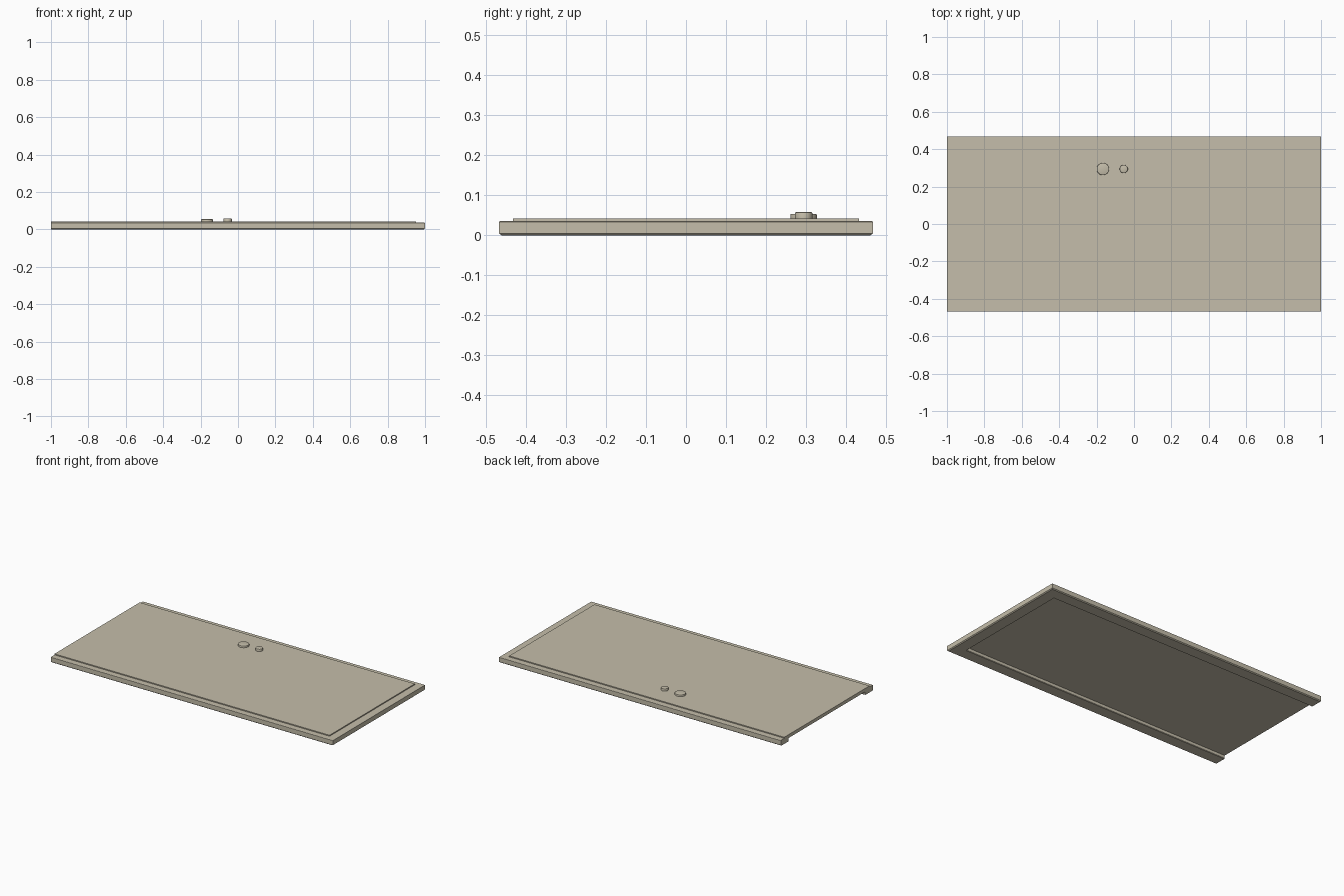
import bpy, bmesh

if "Cube" in bpy.data.objects:
    bpy.data.objects.remove(bpy.data.objects["Cube"])

# One flat colour for the whole model
beige = bpy.data.materials.new("warm_beige")
beige.diffuse_color = (0.56, 0.515, 0.405, 1)
beige.use_nodes = True
beige.node_tree.nodes["Principled BSDF"].inputs["Base Color"].default_value = beige.diffuse_color


def finish(bm, name, bevel=0.0):
    bmesh.ops.recalc_face_normals(bm, faces=bm.faces)
    mesh = bpy.data.meshes.new(name)
    bm.to_mesh(mesh)
    bm.free()
    mesh.materials.append(beige)
    ob = bpy.data.objects.new(name, mesh)
    bpy.context.collection.objects.link(ob)
    if bevel:
        mod = ob.modifiers.new("bevel", 'BEVEL')
        mod.width, mod.segments = bevel, 2
    return ob


# Rim: section (inset, height) swept around three sides with mitred corners
X, Y = 1.0, 0.467
section = [(0, 0.005), (0, 0.034), (0.003, 0.036), (0.08, 0.036),
           (0.08, 0.003), (0.077, 0), (0.006, 0)]
stations = [lambda d: (-X, -Y + d), lambda d: (X - d, -Y + d),
            lambda d: (X - d, Y - d), lambda d: (-X, Y - d)]
bm = bmesh.new()
rings = [[bm.verts.new((*place(d), z)) for d, z in section] for place in stations]
n = len(section)
for a, b in zip(rings, rings[1:]):
    for i in range(n):
        j = (i + 1) % n
        bm.faces.new((a[i], a[j], b[j], b[i]))
bm.faces.new(rings[0])
bm.faces.new(rings[-1])
finish(bm, "raised_rim")

# Panel: slab set into the rim, open at the left end
bm = bmesh.new()
bmesh.ops.create_cube(bm, size=1)
for v in bm.verts:
    v.co.x = 0.952 if v.co.x > 0 else -X
    v.co.y *= 0.864
    v.co.z = 0.0425 if v.co.z > 0 else 0.021
finish(bm, "main_panel")


# Knobs: round buttons with a softened top edge
def knob(name, x, radius, top):
    bm = bmesh.new()
    z0 = 0.042
    bmesh.ops.create_cone(bm, cap_ends=True, segments=32, radius1=radius,
                          radius2=radius, depth=top - z0)
    bmesh.ops.translate(bm, verts=bm.verts, vec=(x, 0.294, (top + z0) / 2))
    edges = [e for e in bm.edges if all(v.co.z > top - 1e-4 for v in e.verts)]
    bmesh.ops.bevel(bm, geom=edges, offset=0.003, segments=2, profile=0.5,
                    affect='EDGES')
    ob = finish(bm, name)
    bpy.ops.object.select_all(action='DESELECT')
    ob.select_set(True)
    bpy.context.view_layer.objects.active = ob
    bpy.ops.object.shade_smooth_by_angle()


knob("large_knob", -0.166, 0.033, 0.054)
knob("small_knob", -0.055, 0.022, 0.058)
